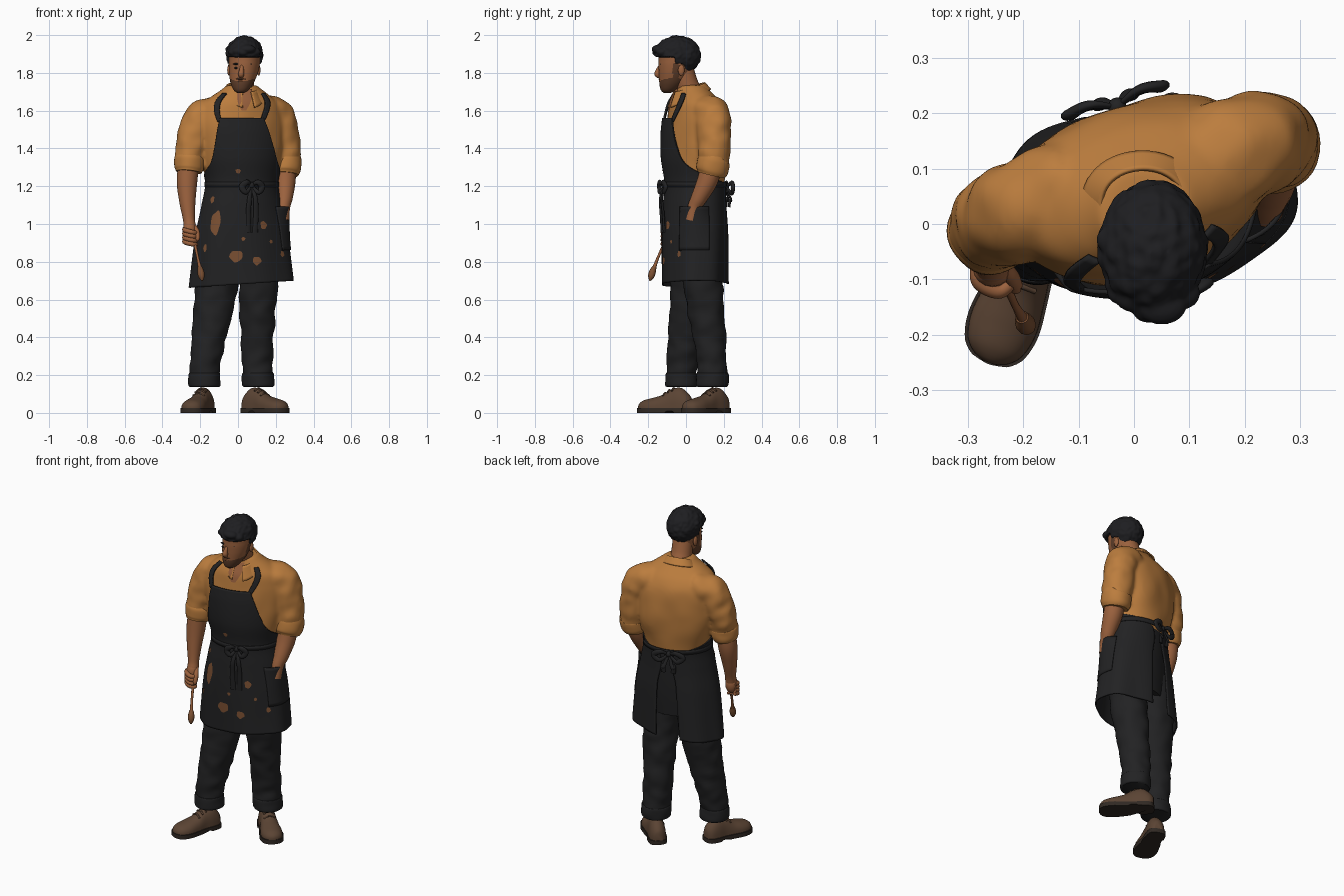
import bpy, bmesh, math, random
from mathutils import Vector, noise

if "Cube" in bpy.data.objects:
    bpy.data.objects.remove(bpy.data.objects["Cube"])
random.seed(4)
V, pi, sin, cos = Vector, math.pi, math.sin, math.cos

def material(name, rgb):
    m = bpy.data.materials.new(name)
    m.diffuse_color = (*rgb, 1)
    m.use_nodes = True
    m.node_tree.nodes["Principled BSDF"].inputs["Base Color"].default_value = m.diffuse_color
    return m
SHIRT = material("ochre cloth", (0.50, 0.205, 0.048))
APRON = material("black canvas", (0.016, 0.016, 0.017))
TROUSER = material("charcoal denim", (0.016, 0.016, 0.017))
HAIR = material("black hair", (0.013, 0.013, 0.015))
SKIN = material("tan skin", (0.33, 0.122, 0.048))
BEARD = material("dark stubble", (0.12, 0.050, 0.024))
SHOE = material("brown leather", (0.105, 0.058, 0.034))
SOLE = material("dark rubber", (0.030, 0.022, 0.017))
PAINT = material("rust paint", (0.20, 0.080, 0.032))
WOOD = material("brush wood", (0.29, 0.105, 0.040))

def spline(tab, x):
    """Smooth interpolation of rows keyed by their first value."""
    n = len(tab)
    x = min(max(x, tab[0][0]), tab[-1][0])
    i = max(k for k in range(n - 1) if tab[k][0] <= x)
    def slope(k):
        a, b = tab[max(k - 1, 0)], tab[min(k + 1, n - 1)]
        return [(q - p) / (b[0] - a[0]) for p, q in zip(a, b)]
    h = tab[i + 1][0] - tab[i][0]
    t = (x - tab[i][0]) / h
    return [p * (2*t**3 - 3*t*t + 1) + q * (3*t*t - 2*t**3) + h * (m * (t**3 - 2*t*t + t) + k * (t**3 - t*t))
            for p, q, m, k in zip(tab[i], tab[i + 1], slope(i), slope(i + 1))][1:]

def finish(name, bm, mats, rule=None, thick=0):
    bmesh.ops.remove_doubles(bm, verts=bm.verts, dist=1e-5)
    bmesh.ops.recalc_face_normals(bm, faces=bm.faces)
    if rule:
        for f in bm.faces:
            f.material_index = rule(f.calc_center_median())
    me = bpy.data.meshes.new(name)
    bm.to_mesh(me)
    bm.free()
    for m in mats:
        me.materials.append(m)
    ob = bpy.data.objects.new(name, me)
    bpy.context.collection.objects.link(ob)
    if thick:
        s = ob.modifiers.new("thickness", 'SOLIDIFY')
        s.thickness, s.offset = thick, 0
    return ob

def surface(name, fn, nu, nv, mats, loop=False, cap=False, rule=None, thick=0):
    """Grid of fn(u, v); loop closes u, cap fills both v ends."""
    bm = bmesh.new()
    cols = nu if loop else nu + 1
    g = [[bm.verts.new(fn(i / nu, j / nv)) for i in range(cols)] for j in range(nv + 1)]
    for j in range(nv):
        for i in range(nu):
            k = (i + 1) % cols
            bm.faces.new((g[j][i], g[j][k], g[j + 1][k], g[j + 1][i]))
    if cap:
        bm.faces.new(g[0])
        bm.faces.new(g[-1])
    return finish(name, bm, mats, rule, thick)

def tube(name, pts, mat, n=24, ref=(0, 1, 0), flat=1.0, fold=0.0):
    """Round limb through (x, y, z, radius) points; fold adds cloth creases."""
    tab = [(i, *p) for i, p in enumerate(pts)]
    last = len(pts) - 1
    def fn(u, v):
        x, y, z, r = spline(tab, v * last)
        t = (V(spline(tab, v * last + .02)[:3]) - V(spline(tab, v * last - .02)[:3])).normalized()
        a = t.cross(V(ref)).normalized()
        b = t.cross(a)
        d = a * cos(2*pi*u) + b * flat * sin(2*pi*u)
        p = V((x, y, z))
        return p + d * (r + fold * noise.noise((p + d * r) * 13 + V((0, 0, z * 4))))
    return surface(name, fn, n, last * 8, [mat], True, True)

def balls(name, items, mat):
    """Ellipsoids given as (centre, radii)."""
    bm = bmesh.new()
    for c, s in items:
        vs = bmesh.ops.create_uvsphere(bm, u_segments=16, v_segments=10, radius=1)['verts']
        for v in vs:
            v.co = V(c) + V(v.co[i] * s[i] for i in range(3))
    return finish(name, bm, [mat])

def fuse(name, obs, mat, voxel, passes):
    """Melt overlapping parts into one smooth skin."""
    bm = bmesh.new()
    for o in obs:
        bm.from_mesh(o.data)
        bpy.data.objects.remove(o)
    ob = finish(name, bm, [mat])
    r = ob.modifiers.new("melt", 'REMESH')
    r.mode, r.voxel_size, r.use_smooth_shade = 'VOXEL', voxel, True
    s = ob.modifiers.new("soften", 'SMOOTH')
    s.factor, s.iterations = .5, passes

# Body turned slightly: angle 0 is the wearer's front, positive goes to +x
YAW = math.radians(17.3)
FRONT = V((sin(YAW), -cos(YAW), 0))
def around(tab, th, z, off=0, yaw=YAW):
    cx, cy, a, b = spline(tab, z)
    th += YAW - yaw
    return (V((cx, cy, z)) + V((cos(yaw), sin(yaw), 0)) * (a + off) * sin(th)
            + V((sin(yaw), -cos(yaw), 0)) * (b + off) * cos(th))

# Shirt: body and sleeves melted together
BODY = [(1.15, .02, .05, .180, .142), (1.22, .02, .05, .186, .146), (1.35, .015, .056, .218, .157),
        (1.48, .01, .058, .238, .158), (1.58, .005, .058, .232, .148), (1.64, .01, .050, .205, .130),
        (1.68, .015, .042, .155, .107), (1.71, .02, .035, .11, .088), (1.735, .02, .03, .078, .076)]
def shirt_fn(u, v):
    th, z = 2*pi*u, 1.15 + .585 * v
    p = around(BODY, th, z)
    square = .08 * sin(2*th)**2 * (cos(th) < 0) * max(0, sin(pi * min(1, v / .85)))
    return p + (p - V((.01, .055, z))) * (square + .05 * noise.noise(V((p.x * 9, p.y * 9, p.z * 7))))
shirt = [surface("shirt_body", shirt_fn, 96, 50, [SHIRT], True, True),
    tube("sleeve_left", [(-.10, .065, 1.59, .09), (-.19, .035, 1.565, .092), (-.232, .012, 1.48, .087),
         (-.253, -.005, 1.38, .079), (-.26, -.012, 1.30, .072)], SHIRT, 32, fold=.012),
    tube("sleeve_right", [(.11, .105, 1.60, .09), (.198, .138, 1.572, .096), (.236, .150, 1.48, .089),
         (.25, .150, 1.38, .086), (.252, .142, 1.29, .078)], SHIRT, 32, fold=.012)]
fuse("shirt", shirt, SHIRT, .010, 6)

# Skin showing in the open neck
surface("open_neck", lambda u, v: around(BODY, math.radians(-5 + (u - .5) * (6 + 34*v)), 1.60 + .115*v, .006),
        10, 12, [SKIN])

# Shirt collar
def collar_fn(u, v):
    th = math.radians(17 + 326 * u)
    f = (1 + cos(th)) / 2
    r = .072 + .032 * v
    return (V((.02, .028, 1.748 - .05 * f - (.035 + .050 * f * f) * v))
            + V((1, .2, 0)) * r * 1.03 * sin(th) + FRONT * (r + .024 * f) * cos(th))
surface("collar", collar_fn, 48, 6, [SHIRT], thick=.008)

# Rolled cuffs and forearms
tube("cuff_left", [(-.256, -.008, 1.355, .070), (-.257, -.01, 1.345, .079), (-.26, -.014, 1.30, .077),
     (-.262, -.018, 1.275, .068)], SHIRT, 32, fold=.005)
tube("cuff_right", [(.251, .15, 1.345, .078), (.252, .147, 1.335, .086), (.25, .138, 1.285, .084),
     (.249, .132, 1.26, .072)], SHIRT, 32, fold=.005)
tube("forearm_left", [(-.262, -.015, 1.32, .055), (-.270, -.025, 1.22, .054), (-.268, -.045, 1.12, .043),
     (-.260, -.065, 1.03, .032), (-.256, -.075, .99, .032)], SKIN)
tube("forearm_right", [(.25, .135, 1.30, .058), (.25, .11, 1.22, .054), (.247, .07, 1.14, .043),
     (.24, .045, 1.09, .036), (.235, .03, 1.02, .036)], SKIN)

# Hand holding a brush
balls("hand_left", [((-.256, -.08, .965), (.036, .034, .055))], SKIN)
for i in range(4):
    z = .975 - i * .021
    tube("finger_left", [(-.285, -.07, z, .010), (-.280, -.105, z - .008, .013), (-.245, -.122, z - .018, .013),
         (-.222, -.105, z - .022, .011), (-.225, -.09, z - .02, .005)], SKIN, 10, (0, 0, 1))
tube("thumb_left", [(-.235, -.075, .99, .014), (-.218, -.10, .96, .014), (-.214, -.115, .925, .012),
     (-.216, -.12, .91, .004)], SKIN, 10)
tube("brush_handle", [(-.246, -.085, .99, .007), (-.235, -.10, .93, .009), (-.215, -.145, .83, .007),
     (-.202, -.168, .77, .010)], WOOD, 12)
tube("brush_bristles", [(-.202, -.168, .772, .012), (-.197, -.178, .745, .018), (-.193, -.185, .72, .016),
     (-.189, -.192, .70, .004)], PAINT, 12)

# Apron: one wrapped sheet, open at the back, narrowing to the bib; the hem turns less than the chest
CLOTH = [(.68, .02, .045, .274, .170), (.95, .02, .045, .242, .168), (1.10, .02, .045, .212, .160),
         (1.22, .02, .05, .194, .157), (1.35, .015, .055, .226, .180), (1.48, .01, .058, .246, .182),
         (1.56, .008, .055, .243, .170)]
WRAP = [(.68, 165), (1.0, 166), (1.18, 168), (1.22, 140), (1.25, 100), (1.31, 60), (1.40, 43), (1.56, 29)]
def cloth(th, z, off=0):
    low = max(0, 1.2 - z)
    fold = low * .012 * sin(7 * th + 1) * (.4 + .6 * abs(sin(th / 2)))
    p = around(CLOTH, th, z, off + fold, YAW * (1 - 1.3 * low))
    p.z += .13 * low * p.x
    return p
def apron_fn(u, v):
    z = .68 + .88 * v
    return cloth(math.radians((2*u - 1) * spline(WRAP, z)[0] - 6 - 3 * max(0, z - 1.3) / .25), z)
surface("apron", apron_fn, 110, 80, [APRON], thick=.008)
surface("waist_tie", lambda u, v: cloth(2*pi*u, 1.197 + .026 * v, .005), 80, 2, [APRON], True, thick=.004)
surface("apron_pocket", lambda u, v: cloth(math.radians(42 + 52*u), .85 + .24*v,
        .006 + .036 * sin(pi*u) * v**2), 20, 12, [APRON], thick=.008)
for a, b in ((-36, -50), (17, 40)):
    surface("shoulder_strap", lambda u, v: around(BODY, math.radians(a + (b - a)*v + (u - .5)*(6 + 5*v)),
            1.54 + .15*v, .018 - .008 * v), 4, 16, [APRON], thick=.009)

# Paint marks on the apron: x, z, half width, half height
def spot(x, z, w, h):
    t0 = math.radians(min(range(-70, 90), key=lambda d: abs(cloth(math.radians(d), z).x - x)))
    def fn(u, v):
        a = 2*pi*u
        r = v * (1 + .07 * sin(3*a + 9*x) + .06 * sin(5*a + z * 20))
        return cloth(t0 + r * w * cos(a) / .25, z + r * h * sin(a), .007)
    surface("paint_mark", fn, 28, 4, [PAINT], True)
for m in [(-.115, 1.01, .034, .062), (-.13, 1.13, .018, .018), (-.01, .83, .034, .03), (.10, .80, .022, .022),
          (.13, .99, .02, .022), (.03, .92, .010, .010), (0, 1.28, .016, .012), (-.17, .88, .014, .02),
          (.23, .83, .014, .016), (.17, .90, .01, .01)]:
    spot(*m)

# Tied bows, front and back
def bow(name, c, out, size, drop):
    c, side = V(c), V((-out.y, out.x, 0))
    def path(*steps):
        return [(*(c + side * a * size + out * b + V((0, 0, h))), r) for a, b, h, r in steps]
    balls(name + "_knot", [(c, (.017, .017, .018))], APRON)
    for s in (-1, 1):
        tube(name + "_loop", path((0, 0, 0, .006), (.55*s, .018, .016, .014), (s, .012, -.008, .018),
             (.6*s, .016, -.036, .013), (0, 0, 0, .006)), APRON, 12, out, .6)
        tube(name + "_tail", path((0, 0, 0, .007), (.3*s, .020, -.07, .012), (.38*s, .014, -drop*.6, .014),
             (.33*s, .008, -drop, .015)), APRON, 12, out, .4)
bow("front_bow", cloth(0, 1.205, .014), FRONT, .055, .25)
bow("back_bow", cloth(pi, 1.20, .014), -FRONT, .085, .11)

# Trousers
surface("trouser_seat", lambda u, v: around([(.80, .01, .055, .18, .12), (.95, .015, .055, .20, .135),
        (1.17, .02, .052, .186, .148), (1.185, .02, .052, .186, .148)], 2*pi*u, .80 + .385*v),
        48, 14, [TROUSER], True, True)
tube("trouser_leg_left", [(-.08, .045, .95, .115), (-.108, .035, .72, .115), (-.132, .015, .55, .102),
     (-.157, -.005, .38, .090), (-.175, -.02, .25, .081), (-.18, -.025, .15, .079)], TROUSER, 40, fold=.010)
tube("trouser_leg_right", [(.11, .075, .95, .11), (.110, .085, .72, .104), (.104, .105, .55, .096),
     (.10, .125, .38, .085), (.104, .138, .25, .080), (.106, .14, .15, .079)], TROUSER, 40, fold=.010)
for x, y in ((-.179, -.024), (.106, .14)):
    tube("trouser_cuff", [(x, y, .212, .076), (x, y, .204, .084), (x, y, .15, .084), (x, y, .138, .077)],
         TROUSER, 40, fold=.006)

# Shoes: position along foot, half width, top height
LAST = [(0, .022, .075), (.06, .041, .10), (.2, .049, .132), (.38, .049, .125), (.55, .056, .095),
        (.75, .062, .078), (.9, .052, .066), (.97, .033, .052), (1, .012, .04)]
def shoe(side, heel, toe):
    heel, toe = V((*heel, 0)), V((*toe, 0))
    wide = (toe - heel).normalized().cross(V((0, 0, 1)))
    def upper(u, v):
        w, h = spline(LAST, v)
        a = 2*pi*u
        return heel.lerp(toe, v) + wide * w * cos(a) + V((0, 0, .022 + max(0, sin(a))**.8 * (h - .022)))
    def sole(u, v):
        s = (1 - cos(2*pi*u)) / 2
        w = (spline(LAST, s)[0] + .005) * (1 if u < .5 else -1) * min(1, abs(sin(2*pi*u)) * 4)
        arch = .010 if .30 < s < .45 else 0
        return heel.lerp(toe, s * 1.02 - .01) + wide * w + V((0, 0, .026 * v + arch * (1 - v)))
    surface("shoe_" + side, upper, 32, 40, [SHOE], True, True)
    surface("sole_" + side, sole, 64, 2, [SOLE], True, True)
    for s in (.34, .42, .50):
        w, h = spline(LAST, s)
        c = heel.lerp(toe, s)
        p = [(*(c + wide * k * w + V((0, 0, h - .012 * abs(k) * 2 + .002))), .005) for k in (-.6, 0, .6)]
        tube("lace_" + side, p, SHOE, 8, (0, 0, 1))
shoe("left", (-.155, .03), (-.262, -.25))
shoe("right", (.035, .215), (.25, -.005))

# Neck and head with stubble
tube("neck", [(.02, .04, 1.60, .062), (.02, .03, 1.68, .062), (.025, .005, 1.74, .060), (.03, -.02, 1.82, .06)], SKIN)
HEAD = [(1.693, .014, -.100, .016, .016), (1.705, .016, -.093, .036, .038), (1.735, .02, -.078, .056, .062),
        (1.77, .025, -.064, .069, .078), (1.81, .03, -.055, .078, .089), (1.86, .034, -.047, .083, .098),
        (1.92, .035, -.045, .08, .094), (1.97, .035, -.045, .045, .05)]
def head_fn(u, v):
    z = 1.693 + .277 * v
    cx, cy, a, b = spline(HEAD, z)
    return V((cx + a * sin(2*pi*u), cy - b * cos(2*pi*u), z))
def beard_rule(c):
    jaw = c.z < 1.758 + .3 * max(0, abs(c.x - .02) - .03) and c.y < -.02
    burn = c.z < 1.85 and abs(c.x - .03) > .062 and -.07 < c.y < -.035
    return int(jaw or burn)
surface("head", head_fn, 64, 56, [SKIN, BEARD], True, True, beard_rule)
tube("nose", [(.021, -.134, 1.84, .009), (.019, -.147, 1.815, .012), (.017, -.151, 1.793, .016),
     (.017, -.138, 1.778, .010)], SKIN, 14)
balls("ears", [((x, -.025, 1.815), (.010, .017, .030)) for x in (-.047, .109)], SKIN)
balls("eyes", [((.023 + s * .032, -.131, 1.826), (.013, .006, .005)) for s in (-1, 1)], HAIR)
balls("eyebrows", [((.024 + s * .032, -.130, 1.847), (.019, .009, .005)) for s in (-1, 1)], HAIR)
balls("moustache", [((.018, -.136, 1.768), (.028, .009, .006))], BEARD)
balls("lips", [((.017, -.135, 1.754), (.018, .008, .004))], SKIN)

# Hair: a cap tucked under the face, with loose waves swept over the brow
def hair_fn(u, v):
    a, e = 2*pi*u, pi * (v - .5)
    d = V((cos(e) * sin(a), -cos(e) * cos(a), sin(e)))
    z = 1.893 + .100 * d.z
    hidden = (d.y < -.1 and z < 1.882) or (d.y < .25 and z < 1.845) or z < 1.79
    k = .80 if hidden else 1 + .07 * noise.noise(d * 6)
    return V((.035 + .097 * d.x * k, -.043 + .122 * d.y * k, 1.893 + .104 * d.z * k))
waves = []
for i in range(26):
    a, e = random.uniform(-1.8, 1.8), random.uniform(.1, 1.2)
    p = (.035 + .082 * cos(e) * sin(a), -.045 - .110 * cos(e) * cos(a), 1.89 + .087 * sin(e))
    waves.append((p, (random.uniform(.020, .03), random.uniform(.020, .028), random.uniform(.016, .021))))
waves += [((.05, -.148, 1.925), (.045, .034, .024)), ((.085, -.125, 1.91), (.035, .03, .024)),
          ((.0, -.13, 1.915), (.035, .03, .024))]
fuse("hair", [surface("hair_cap", hair_fn, 64, 48, [HAIR], True), balls("hair_waves", waves, HAIR)], HAIR, .005, 2)

# Smooth shading with crisp creases
for ob in bpy.context.collection.objects:
    ob.select_set(True)
    bpy.context.view_layer.objects.active = ob
bpy.ops.object.shade_smooth_by_angle(angle=math.radians(50))
